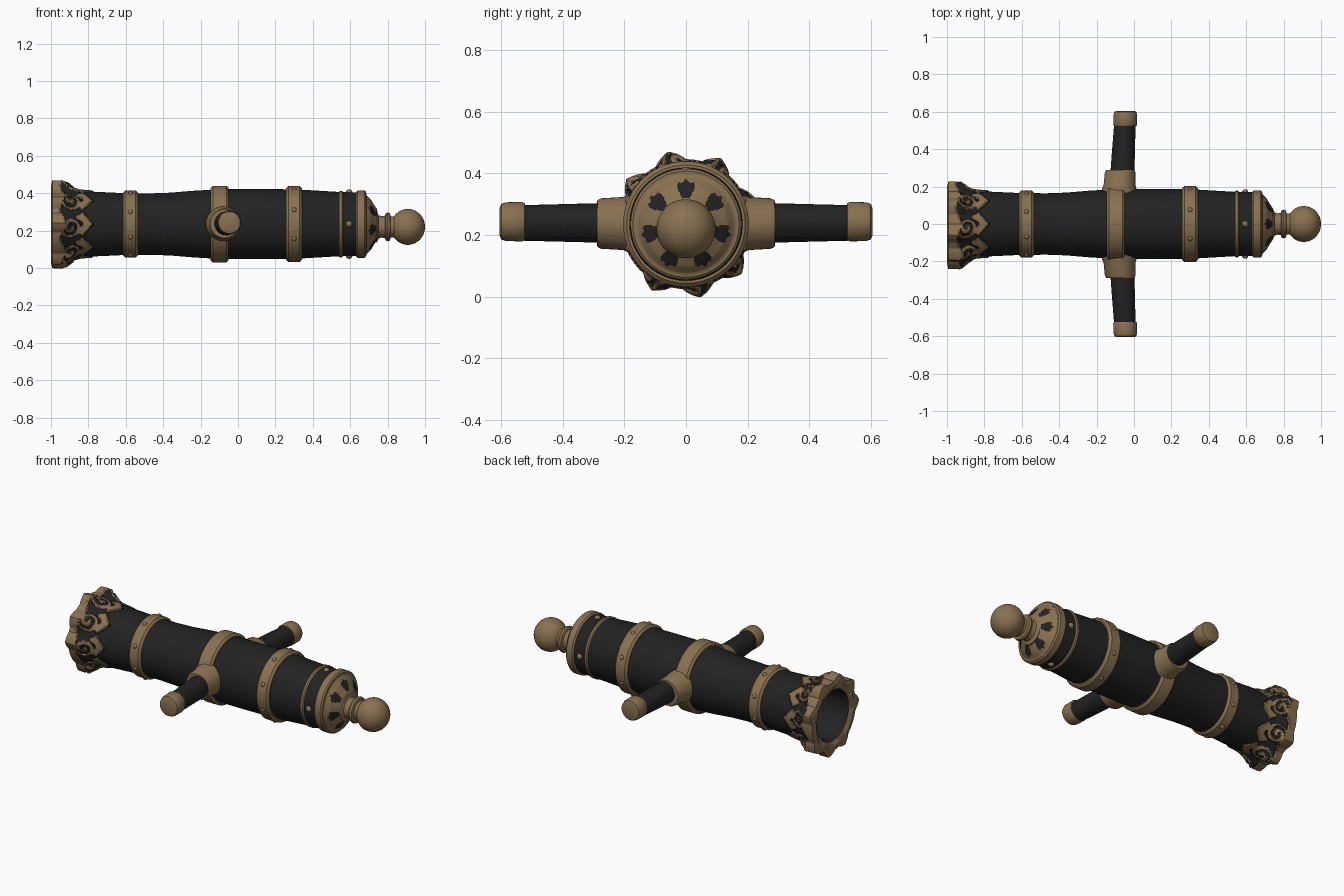
import bpy, bmesh, math
from math import sin, cos, pi, radians, hypot, atan2

if "Cube" in bpy.data.objects:
    bpy.data.objects.remove(bpy.data.objects["Cube"])

ZC = 0.235          # height of the barrel axis


def material(name, rgb):
    m = bpy.data.materials.new(name)
    m.diffuse_color = (*rgb, 1)
    m.use_nodes = True
    m.node_tree.nodes["Principled BSDF"].inputs["Base Color"].default_value = m.diffuse_color
    return m


BLACK = material("black_iron", (0.016, 0.016, 0.016))
GOLD = material("dull_gold", (0.25, 0.165, 0.082))


def finish(name, bm, mats, angle=35):
    bmesh.ops.remove_doubles(bm, verts=bm.verts, dist=1e-5)
    bmesh.ops.recalc_face_normals(bm, faces=bm.faces)
    me = bpy.data.meshes.new(name)
    bm.to_mesh(me)
    bm.free()
    for m in mats:
        me.materials.append(m)
    ob = bpy.data.objects.new(name, me)
    bpy.context.collection.objects.link(ob)
    bpy.ops.object.select_all(action='DESELECT')
    ob.select_set(True)
    bpy.context.view_layer.objects.active = ob
    bpy.ops.object.shade_smooth_by_angle(angle=radians(angle))
    return ob


def dense(pts, n):
    """Subdivide each profile segment into n steps."""
    out = []
    for p, q in zip(pts, pts[1:]):
        out += [tuple(a + (b - a) * k / n for a, b in zip(p, q)) for k in range(n)]
    return out + [pts[-1]]


def lathe(name, prof, mats, seg=64, zc=ZC, loop=False, rule=None, shape=None, angle=35):
    """Turn (x, r) points about the x axis; rule(x, r, a) picks the material."""
    bm = bmesh.new()
    rings = []
    for x, r in prof:
        ring = []
        for j in range(seg):
            a = 2 * pi * j / seg
            rr = shape(x, r, a) if shape else r
            ring.append(bm.verts.new((x, rr * cos(a), zc + rr * sin(a))))
        rings.append(ring)
    for i in range(len(rings) if loop else len(rings) - 1):
        k = (i + 1) % len(rings)
        x, r = [(u + v) / 2 for u, v in zip(prof[i], prof[k])]
        for j in range(seg):
            n = (j + 1) % seg
            f = bm.faces.new((rings[i][j], rings[i][n], rings[k][n], rings[k][j]))
            if rule:
                f.material_index = rule(x, r, 2 * pi * (j + .5) / seg)
    return finish(name, bm, mats, angle)


# --- barrel: bore, ornamented muzzle and body in one turned surface ---
LUMPS = [104, 62, 20, -42, -79, -117, 178, 143]


def muzzle_gold(x, r, a):
    if x > -0.76 or r < 0.15:
        return 0
    if x < -0.935 + 0.012 * cos(8 * a):                  # solid rim
        return 1
    leaf = abs(((a * 8 / (2 * pi)) % 1) - .5) * 2        # pointed leaf border
    if -0.85 + 0.02 * cos(16 * a) < x < -0.835 + 0.06 * leaf:
        return 1
    cell = 2 * pi / 8
    u, v = x + 0.895, (((a + .3) % cell) - cell / 2) * 0.19   # curls
    d, t = hypot(u, v), atan2(v, u)
    return int(d < 0.055 and (d / 0.034 - t / (2 * pi)) % 1 < 0.5)


def muzzle_shape(x, r, a):
    if r < 0.16 or x > -0.75:
        return r
    w = min(1, max(0, (-0.85 - x) / 0.07))
    d = min(abs((a - radians(k) + pi) % (2 * pi) - pi) for k in LUMPS)
    lump = 0.032 * max(0, 1 - d / 0.24) ** 0.8
    return r + w * lump + 0.007 * muzzle_gold(x, r, a)


bore = [(-0.25, 0), (-0.25, 0.143), (-0.965, 0.145), (-0.985, 0.152)]
flare = dense([(-1.0, 0.172), (-0.993, 0.202), (-0.93, 0.204), (-0.90, 0.194),
               (-0.86, 0.181), (-0.81, 0.175), (-0.75, 0.172)], 8)
body = [(-0.62, 0.166), (-0.47, 0.164), (-0.36, 0.168), (-0.24, 0.178), (-0.14, 0.184),
        (-0.05, 0.187), (0.1, 0.187), (0.3, 0.186), (0.42, 0.179), (0.54, 0.172),
        (0.66, 0.169), (0.66, 0)]
lathe("barrel", bore + flare + body, [BLACK, GOLD], 224, rule=muzzle_gold, shape=muzzle_shape)


# --- gold bands around the barrel, with small studs ---
def studs(name, x, r, count, size, start=0.0):
    bm = bmesh.new()
    for k in range(count):
        a = start + 2 * pi * k / count
        new = bmesh.ops.create_uvsphere(bm, u_segments=12, v_segments=8, radius=size)
        bmesh.ops.translate(bm, verts=new['verts'],
                            vec=(x, r * cos(a), ZC + r * sin(a)))
    finish(name, bm, [GOLD], 60)


def band(name, x0, x1, r, b=0.012):
    lathe(name, [(x0, 0.152), (x0, r - b), (x0 + b, r), (x1 - b, r), (x1, r - b), (x1, 0.152)],
          [GOLD], 80, loop=True)


band("front_band", -0.615, -0.535, 0.179)
band("trunnion_band", -0.147, -0.05, 0.205)
band("rear_band", 0.257, 0.342, 0.204)
band("thin_breech_band", 0.538, 0.562, 0.178, 0.006)
band("breech_flange", 0.632, 0.685, 0.18, 0.008)
studs("front_band_studs", -0.575, 0.174, 8, 0.014, 0.4)
studs("rear_band_studs", 0.3, 0.198, 8, 0.014, 0.4)
studs("breech_studs", 0.594, 0.168, 4, 0.018)


# --- breech plate with black scalloped patches ---
def breech_gold(x, r, a):
    if r > 0.150 or r < 0.088:
        return 0
    s = cos(7 * (a - pi / 2))
    edge = 0.150 - 0.012 * abs(sin(14 * a))
    return int(s > -0.15 + 0.6 * abs(r - 0.122) / 0.03 and r < edge)


lathe("breech_plate", [(0.66, 0), (0.66, 0.166), (0.686, 0.166)]
      + dense([(0.688, 0.157), (0.71, 0.135), (0.728, 0.105), (0.742, 0.085)], 7)
      + [(0.748, 0.06), (0.748, 0)], [GOLD, BLACK], 168, zc=0.232, rule=breech_gold)

# --- knob at the back: neck, collar and ball ---
ball = [(0.908 - 0.092 * cos(t), 0.096 * sin(t)) for t in [0.62 + (pi - 0.62) * k / 20 for k in range(21)]]
lathe("knob", [(0.70, 0), (0.70, 0.085), (0.742, 0.082), (0.752, 0.062), (0.77, 0.057), (0.785, 0.06),
               (0.79, 0.073), (0.80, 0.077), (0.812, 0.073), (0.816, 0.057)] + ball,
      [GOLD], 48, zc=0.22)


# --- trunnions on both sides: rows are (y, radius, x centre) ---
def side_part(name, rows, mat, side, zc, seg=40):
    bm = bmesh.new()
    rings = [[bm.verts.new((x + r * cos(2 * pi * j / seg), side * y, zc + r * sin(2 * pi * j / seg)))
              for j in range(seg)] for y, r, x in rows]
    for p, q in zip(rings, rings[1:]):
        for j in range(seg):
            n = (j + 1) % seg
            bm.faces.new((p[j], p[n], q[n], q[j]))
    bm.faces.new(rings[0])
    bm.faces.new(rings[-1])
    finish(name, bm, [mat])


for label, s in (("left", 1), ("right", -1)):
    side_part(label + "_collar", [(0.12, 0.095, -0.079), (0.19, 0.092, -0.079), (0.205, 0.086, -0.077),
                                  (0.275, 0.082, -0.074), (0.288, 0.076, -0.072), (0.29, 0.05, -0.07)],
              GOLD, s, 0.237)
    side_part(label + "_trunnion", [(0.25, 0.065, -0.063), (0.40, 0.061, -0.056), (0.56, 0.057, -0.047)],
              BLACK, s, 0.239)
    side_part(label + "_trunnion_cap", [(0.522, 0.05, -0.047), (0.524, 0.06, -0.047), (0.532, 0.064, -0.047),
                                        (0.585, 0.063, -0.046), (0.6, 0.058, -0.046), (0.605, 0.046, -0.046)],
              GOLD, s, 0.243)
